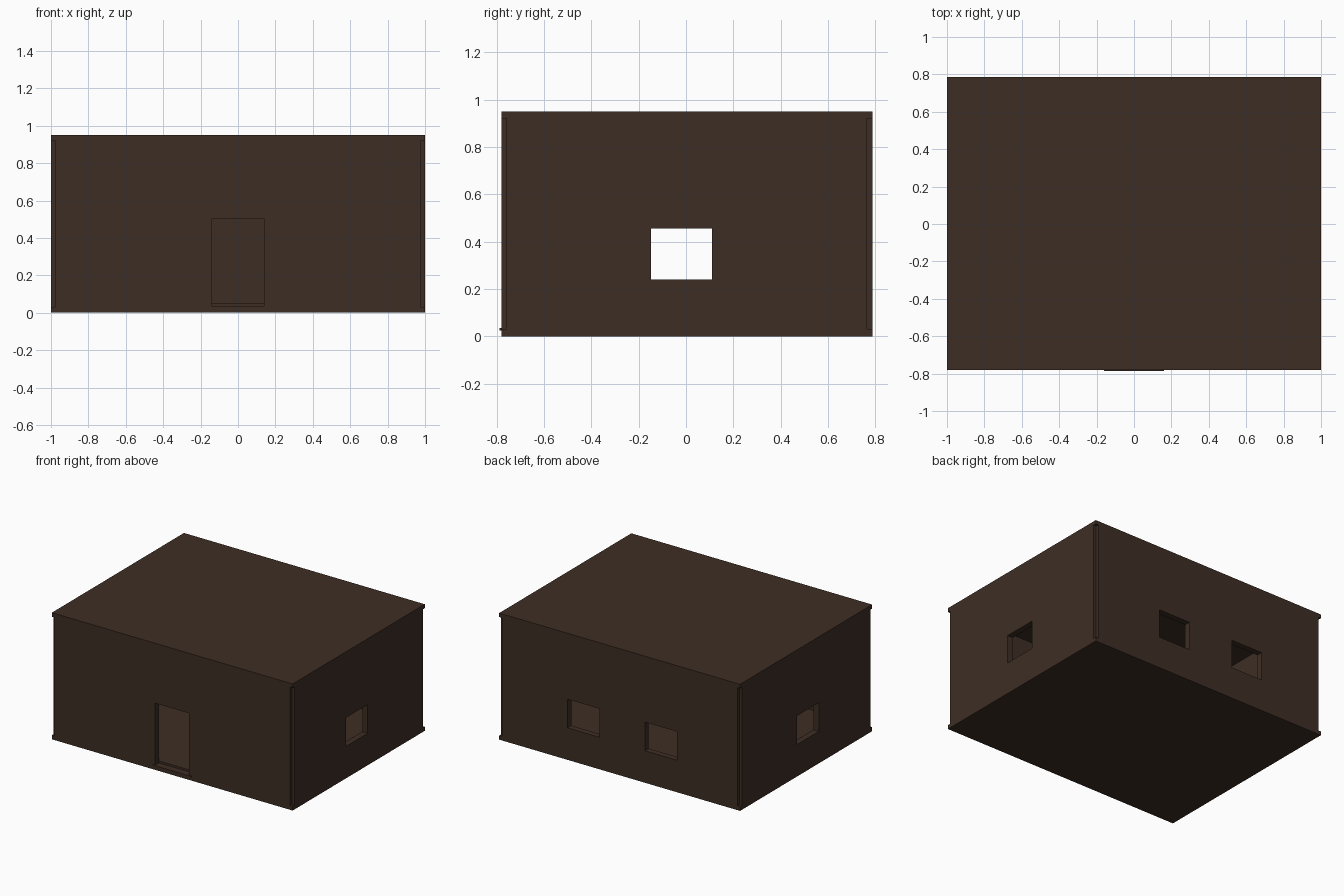
import bpy
from mathutils import Vector

cube = bpy.data.objects.get("Cube")
if cube:
    bpy.data.objects.remove(cube, do_unlink=True)

# One dark brown timber colour
brown = bpy.data.materials.new("dark brown")
brown.use_nodes = True
brown.diffuse_color = (0.048, 0.027, 0.018, 1)
brown.node_tree.nodes["Principled BSDF"].inputs["Base Color"].default_value = brown.diffuse_color


def box(name, low, high):
    low, high = Vector(low), Vector(high)
    bpy.ops.mesh.primitive_cube_add(size=1)
    obj = bpy.context.object
    obj.name = obj.data.name = name
    for v in obj.data.vertices:
        v.co = Vector(h if c > 0 else l for c, l, h in zip(v.co, low, high))
    obj.data.materials.append(brown)
    return obj


def cut(wall, low, high):
    """Cut a rectangular opening through a wall."""
    cutter = box("opening_cutter", low, high)
    cutter.hide_render = True
    mod = wall.modifiers.new("opening", "BOOLEAN")
    mod.operation = "DIFFERENCE"
    mod.solver = "EXACT"
    mod.object = cutter
    bpy.context.view_layer.objects.active = wall
    bpy.ops.object.modifier_apply(modifier=mod.name)
    bpy.data.objects.remove(cutter, do_unlink=True)


FRONT, BACK = -0.78, 0.787
SLAB, TOP = 0.03, 0.95
EAVE = TOP - SLAB
THICK, NOTCH = 0.045, 0.022
SILL, HEAD = 0.24, 0.455

# Base, raised inner floor and flat roof
box("base_slab", (-1, FRONT, 0), (1, BACK, SLAB))
box("inner_floor", (THICK - 1, FRONT + THICK, SLAB), (1 - THICK, BACK - THICK, 0.05))
box("roof_slab", (-1, FRONT, EAVE), (1, BACK, TOP))

# Long walls stop short of the corners, leaving a small notch
front_wall = box("front_wall", (NOTCH - 1, FRONT, SLAB), (1 - NOTCH, FRONT + THICK, EAVE))
cut(front_wall, (-0.143, -1, 0.035), (0.14, -0.6, 0.5))
back_wall = box("back_wall", (NOTCH - 1, BACK - THICK, SLAB), (1 - NOTCH, BACK, EAVE))
for x in (-0.475, 0.168):
    cut(back_wall, (x, 0.6, SILL), (x + 0.265, 1, HEAD))

# Side walls with one window each
for name, x in (("right_wall", -1), ("left_wall", 1 - THICK)):
    wall = box(name, (x, FRONT + NOTCH, SLAB), (x + THICK, BACK - NOTCH, EAVE))
    cut(wall, (x - 0.1, -0.148, SILL), (x + 0.2, 0.11, HEAD))

# Door threshold
box("threshold", (-0.16, -0.787, 0.025), (0.16, FRONT + THICK, 0.035))
